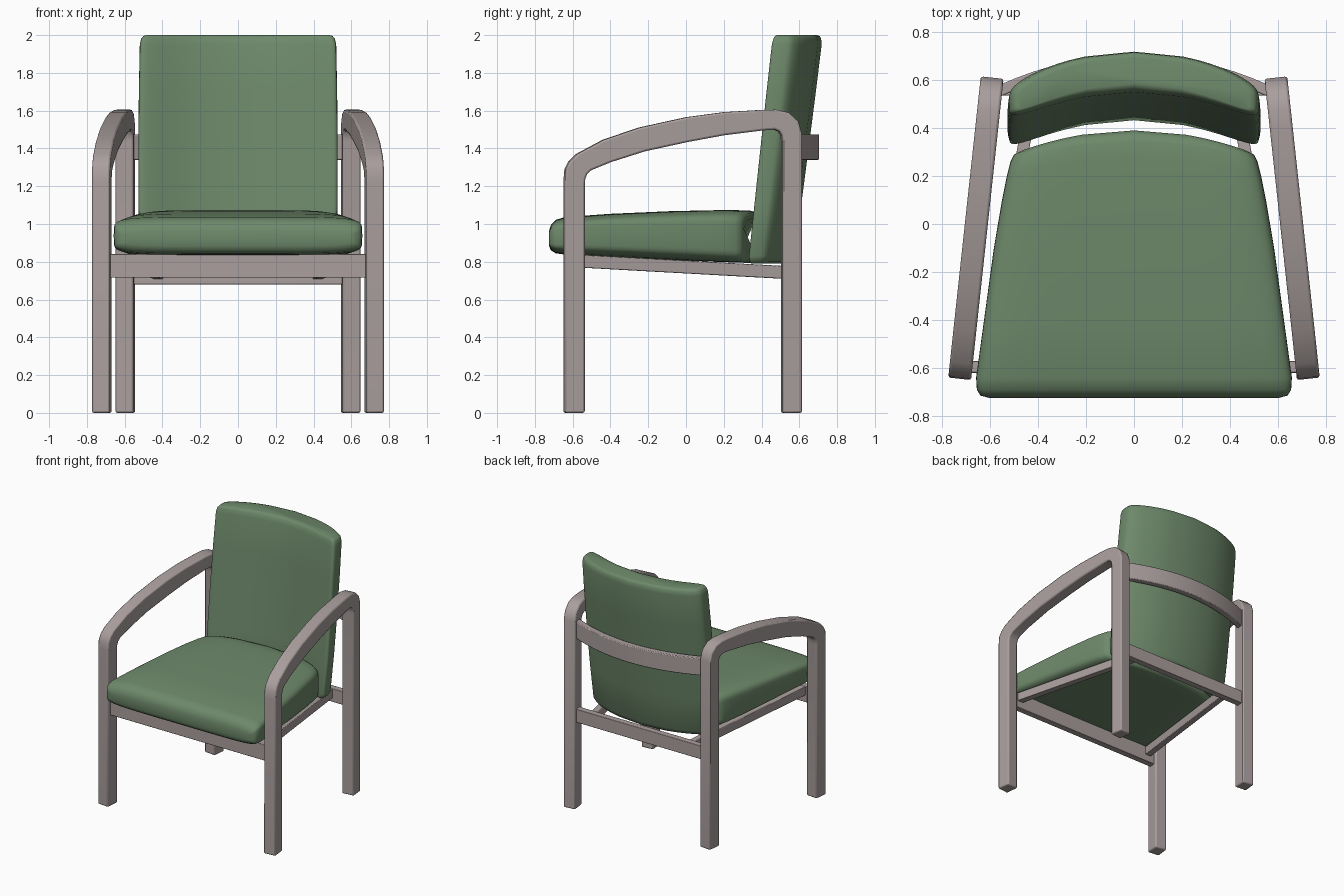
import bpy, bmesh, math
from mathutils import Vector

if "Cube" in bpy.data.objects:
    bpy.data.objects.remove(bpy.data.objects["Cube"])


def material(name, rgb):
    m = bpy.data.materials.new(name)
    m.diffuse_color = (*rgb, 1)
    m.use_nodes = True
    m.node_tree.nodes["Principled BSDF"].inputs["Base Color"].default_value = m.diffuse_color
    return m


WOOD = material("wood", (0.40, 0.345, 0.34))
FABRIC = material("fabric", (0.155, 0.25, 0.145))


def loft(name, rings, mat, bevel=0, mirror=False, angle=35):
    """Skin a list of equal-length point rings, capping both ends."""
    bm = bmesh.new()
    loops = [[bm.verts.new(p) for p in ring] for ring in rings]
    n = len(loops[0])
    for a, b in zip(loops, loops[1:]):
        for i in range(n):
            j = (i + 1) % n
            bm.faces.new((a[i], a[j], b[j], b[i]))
    bm.faces.new(loops[0][::-1])
    bm.faces.new(loops[-1])
    bmesh.ops.recalc_face_normals(bm, faces=bm.faces[:])
    me = bpy.data.meshes.new(name)
    bm.to_mesh(me)
    bm.free()
    ob = bpy.data.objects.new(name, me)
    bpy.context.collection.objects.link(ob)
    me.materials.append(mat)
    bpy.ops.object.select_all(action='DESELECT')
    ob.select_set(True)
    bpy.context.view_layer.objects.active = ob
    bpy.ops.object.shade_smooth_by_angle(angle=math.radians(angle))
    if bevel:
        b = ob.modifiers.new("bevel", 'BEVEL')
        b.width, b.segments = bevel, 2
        b.limit_method, b.angle_limit = 'ANGLE', math.radians(45)
    if mirror:
        ob.modifiers.new("mirror", 'MIRROR')
    return ob


def superellipse(power, n=64):
    """Rounded-rectangle outline within -1..1."""
    def f(v):
        return math.copysign(abs(v) ** (2 / power), v) if abs(v) > 1e-9 else 0
    return [(f(math.cos(2 * math.pi * i / n)), f(math.sin(2 * math.pi * i / n))) for i in range(n)]


# Side frames: front leg, arm and back leg in one bent piece, (outer, inner) pairs in y, z
PATH = [((-.645, 0), (-.54, 0)), ((-.645, 1.23), (-.54, 1.21)), ((-.64, 1.29), (-.537, 1.24)),
        ((-.62, 1.33), (-.527, 1.265)), ((-.58, 1.37), (-.505, 1.285)), ((-.44, 1.445), (-.40, 1.328)),
        ((-.25, 1.51), (-.22, 1.385)), ((0, 1.565), (.01, 1.435)), ((.2, 1.592), (.2, 1.47)),
        ((.4, 1.604), (.4, 1.495)), ((.475, 1.605), (.465, 1.5)), ((.54, 1.59), (.49, 1.49)),
        ((.59, 1.545), (.503, 1.47)), ((.61, 1.48), (.507, 1.44)), ((.61, 0), (.507, 0))]
SLOPE = 0.108


def frame_point(p, side):
    y, z = p
    return (0.657 - SLOPE * y + side, y + side * SLOPE, z)


T = 0.0475
loft("side_frame", [[frame_point(o, -T), frame_point(o, T), frame_point(i, T), frame_point(i, -T)]
                    for o, i in PATH], WOOD, bevel=0.01, mirror=True)


# Straight rails under the seat
def rail(name, a, b, width, height, mirror=False):
    a, b = Vector(a), Vector(b)
    d = (b - a).normalized()
    s = d.cross(Vector((0, 0, 1))).normalized() * width / 2
    u = Vector((0, 0, height / 2))
    loft(name, [[p - s - u, p + s - u, p + s + u, p - s + u] for p in (a, b)],
         WOOD, bevel=0.004, mirror=mirror)


rail("front_rail", (-.68, -.595, .778), (.68, -.595, .778), .05, .125)
rail("rear_rail", (-.56, .56, .732), (.56, .56, .732), .05, .105)
rail("side_rail", (.62, -.59, .805), (.42, .55, .742), .05, .068, mirror=True)

# Curved rail behind the backrest
rings = []
for k in range(17):
    x = -0.56 + 1.12 * k / 16
    y = 0.705 - 0.125 * (x / 0.56) ** 2
    rings.append([(x, y - .05, 1.34), (x, y, 1.34), (x, y, 1.475), (x, y - .05, 1.475)])
loft("back_rail", rings, WOOD, bevel=0.006)

# Seat cushion: sections from front to back (y, half width, bottom, top)
SEAT = [(-.726, .60, .885, .96), (-.715, .64, .86, .995), (-.69, .655, .845, 1.022),
        (-.64, .658, .838, 1.037), (-.4, .625, .825, 1.054), (-.1, .584, .81, 1.068),
        (.1, .55, .80, 1.073), (.2, .53, .796, 1.073), (.26, .515, .794, 1.07),
        (.29, .50, .80, 1.06), (.305, .47, .83, 1.03)]
rings = []
for y, w, zb, zt in SEAT:
    bow = 0.085 * max(0, min(1, (y + .2) / .45))
    rings.append([(w * a, y + bow * (1 - a * a), (zb + zt) / 2 + (zt - zb) / 2 * b)
                  for a, b in superellipse(6)])
loft("seat_cushion", rings, FABRIC, angle=60)

# Back cushion: curved, leaning sections from bottom to top (z, half width, thickness)
BACK = [(.79, .48, .09), (.80, .505, .12), (.83, .52, .142), (1.1, .527, .15), (1.4, .528, .158),
        (1.7, .525, .165), (1.95, .52, .168), (1.982, .512, .155), (1.996, .50, .135), (2.0, .48, .11)]
rings = []
for z, w, th in BACK:
    mid = 0.37 + 0.14 * (z - .8) / 1.2
    rings.append([(w * a, mid + th / 2 * b + 0.13 * (1 - a * a), z) for a, b in superellipse(5)])
loft("back_cushion", rings, FABRIC, angle=60)
